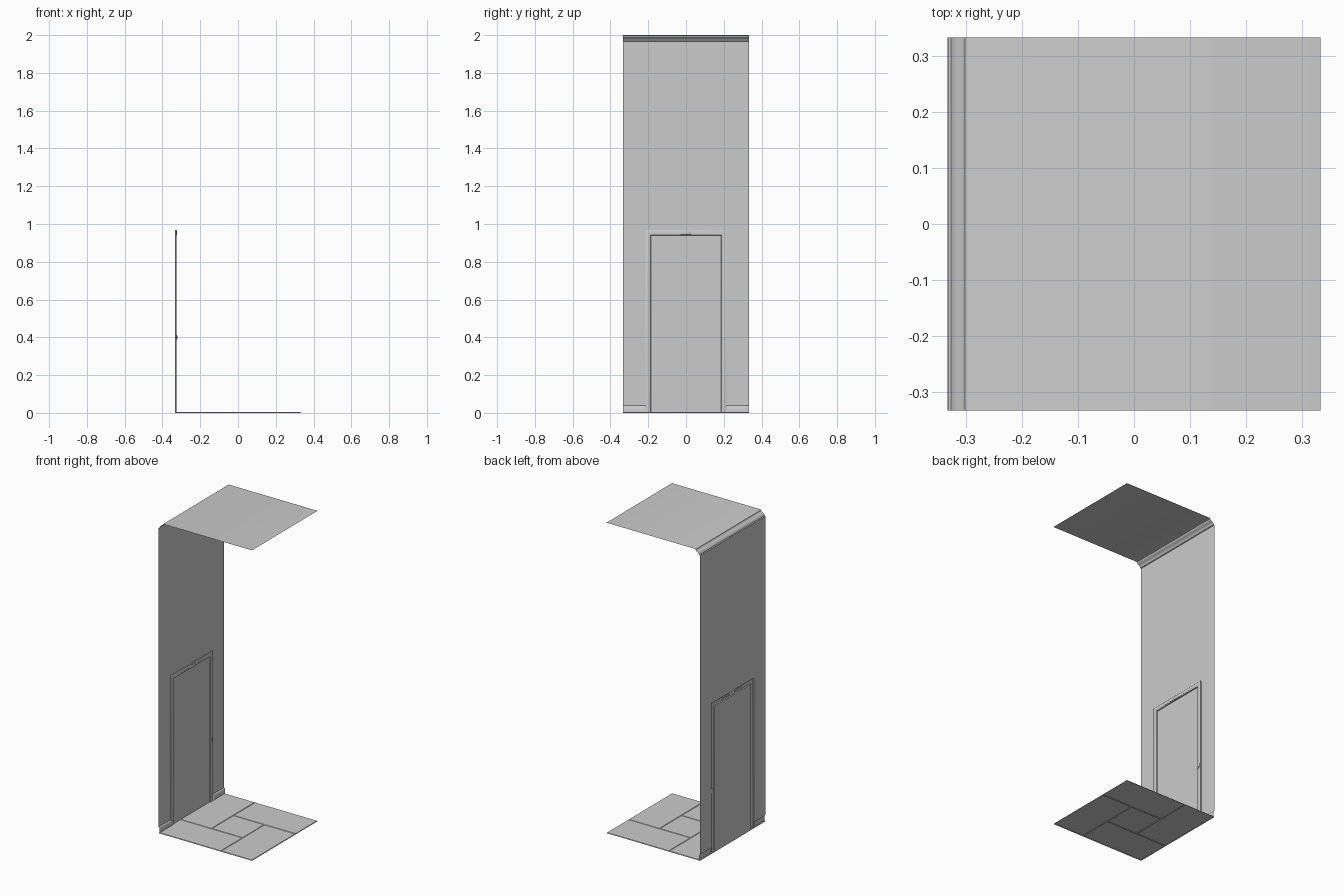
import bpy, bmesh, math

if "Cube" in bpy.data.objects:
    bpy.data.objects.remove(bpy.data.objects["Cube"])

H = 1 / 3      # half width of the module
T = 1 / 9      # tile grid line
DW, DH = 0.185, 0.94   # door half width and height
FR = 0.029             # frame width


def finish(name, bm, angle=40):
    bmesh.ops.remove_doubles(bm, verts=bm.verts, dist=1e-5)
    me = bpy.data.meshes.new(name)
    bm.to_mesh(me)
    bm.free()
    ob = bpy.data.objects.new(name, me)
    bpy.context.collection.objects.link(ob)
    bpy.ops.object.select_all(action='DESELECT')
    ob.select_set(True)
    bpy.context.view_layer.objects.active = ob
    bpy.ops.object.shade_smooth_by_angle(angle=math.radians(angle))
    return ob


def strips(bm, rings):
    """Join consecutive point rows with quads."""
    rows = [[bm.verts.new(p) for p in r] for r in rings]
    for a, b in zip(rows, rows[1:]):
        for i in range(len(a) - 1):
            bm.faces.new((a[i], a[i + 1], b[i + 1], b[i]))


def sheet(bm, profile, y0, y1):
    """Sweep an x,z profile along y."""
    strips(bm, [[(x, y, z) for x, z in profile] for y in (y0, y1)])


def box(bm, x0, x1, y0, y1, z0, z1, bevel=0.0):
    g = bmesh.ops.create_cube(bm, size=1)
    for v in g['verts']:
        v.co = (x0 if v.co.x < 0 else x1, y0 if v.co.y < 0 else y1, z0 if v.co.z < 0 else z1)
    if bevel:
        edges = {e for v in g['verts'] for e in v.link_edges}
        bmesh.ops.bevel(bm, geom=list(edges), offset=bevel, segments=2, affect='EDGES', profile=0.5)


# floor: pinwheel of four long tiles round a square one, with shallow grooves
bm = bmesh.new()
tiles = [(-H, T, -H, -T), (T, H, -H, T), (-T, H, T, H), (-H, -T, -T, H), (-T, T, -T, T)]
g, d = 0.003, 0.004
for x0, x1, y0, y1 in tiles:
    low = [bm.verts.new(p + (0,)) for p in ((x0, y0), (x1, y0), (x1, y1), (x0, y1))]
    top = [bm.verts.new(p + (d,)) for p in
           ((x0 + g, y0 + g), (x1 - g, y0 + g), (x1 - g, y1 - g), (x0 + g, y1 - g))]
    bm.faces.new(top)
    for i in range(4):
        j = (i + 1) % 4
        bm.faces.new((low[i], low[j], top[j], top[i]))
finish("floor_tiles", bm, 20)

# wall beside the door, with a low skirting board
bm = bmesh.new()
skirting = [(-H, 0), (-0.325, 0.0), (-0.325, 0.032), (-0.328, 0.038), (-0.3325, 0.04),
            (-0.3325, DH + FR)]
for y0, y1 in ((-H, -DW - FR), (DW + FR, H)):
    sheet(bm, skirting, y0, y1)
finish("wall_sides", bm)

# wall above the door, moulded cornice and ceiling
bm = bmesh.new()
cornice = [(-0.3325, DH + FR), (-0.3325, 1.965), (-0.327, 1.968), (-0.325, 1.975),
           (-0.317, 1.983), (-0.308, 1.987), (-0.303, 1.992), (-0.302, 1.998), (-0.297, 2.0), (H, 2.0)]
sheet(bm, cornice, -H, H)
finish("upper_wall_and_ceiling", bm)

# door frame: a mitred section carried up, across and down
bm = bmesh.new()
section = [(FR, -H), (FR, -0.327), (FR - 0.003, -0.3255), (0.005, -0.3255), (0.002, -0.327), (0, -H)]
path = [(-1, 0), (-1, 1), (1, 1), (1, 0)]
strips(bm, [[(x, sy * (DW + o), up * (DH + o)) for o, x in section] for sy, up in path])
finish("door_frame", bm)

# door leaf
bm = bmesh.new()
sheet(bm, [(-H, 0), (-H, DH)], -DW, DW)
finish("door_leaf", bm)

# lintel sensor box with thin vents beside it
bm = bmesh.new()
box(bm, -0.329, -0.323, -0.03, 0.03, 0.943, 0.966, 0.001)
for s in (-1, 1):
    a, b = sorted((s * 0.035, s * 0.11))
    box(bm, -0.328, -0.3245, a, b, 0.946, 0.953)
finish("lintel_sensor", bm)

# door button plate on the frame
bm = bmesh.new()
box(bm, -0.329, -0.324, 0.190, 0.210, 0.388, 0.413, 0.001)
box(bm, -0.325, -0.3215, 0.195, 0.205, 0.394, 0.407, 0.001)
finish("door_button", bm)
